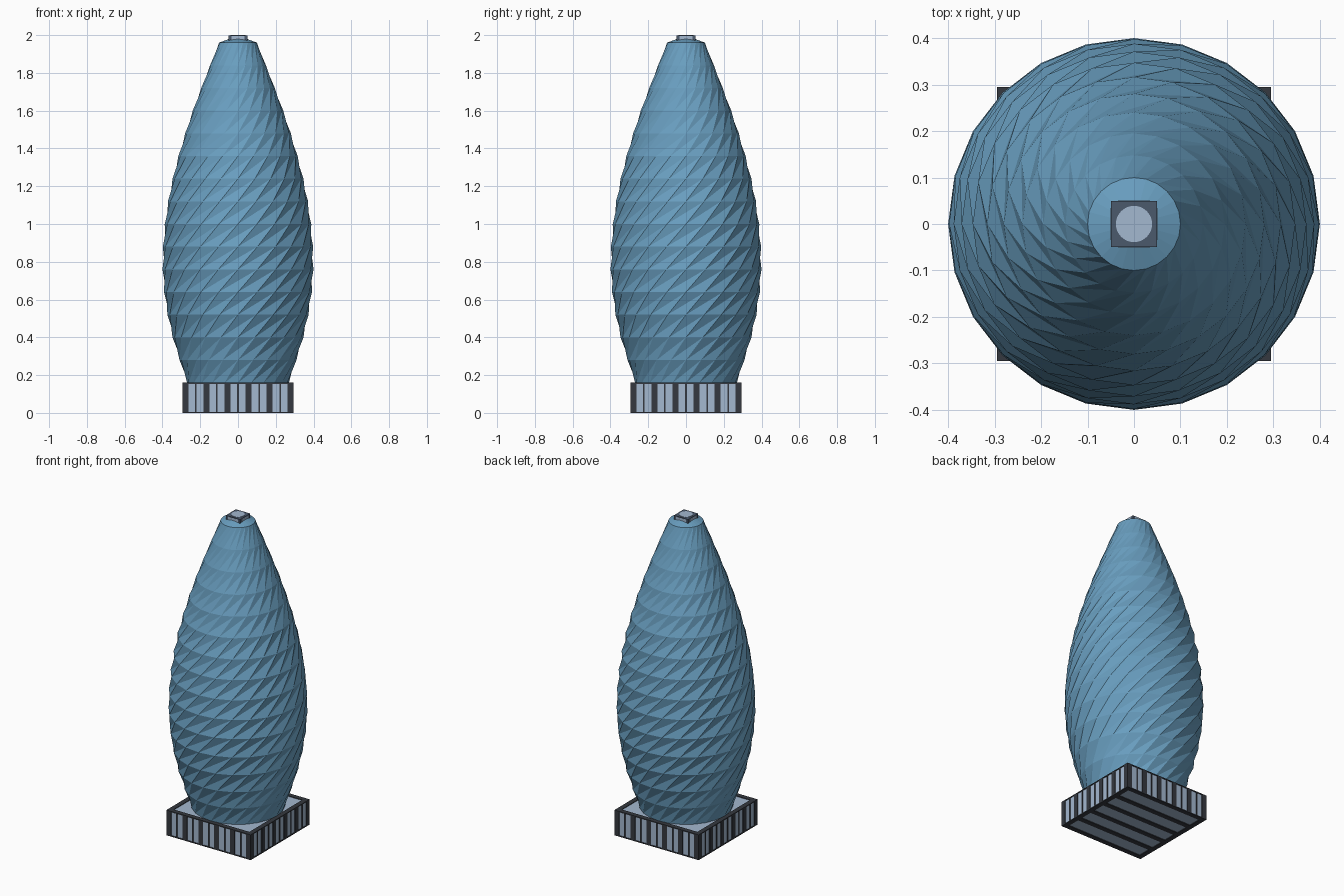
import bpy, bmesh, math

cube = bpy.data.objects.get("Cube")
if cube:
    bpy.data.objects.remove(cube)


def material(name, rgb):
    m = bpy.data.materials.new(name)
    m.use_nodes = True
    m.diffuse_color = (*rgb, 1)
    m.node_tree.nodes["Principled BSDF"].inputs["Base Color"].default_value = (*rgb, 1)
    return m


BLUE = material("tower blue", (0.14, 0.34, 0.52))
PALE = material("pale panel", (0.37, 0.48, 0.63))
DARK = material("dark frame", (0.035, 0.04, 0.05))
SLATE = material("slate cap", (0.07, 0.10, 0.15))


def finish(name, bm, mat):
    bmesh.ops.recalc_face_normals(bm, faces=bm.faces)
    mesh = bpy.data.meshes.new(name)
    bm.to_mesh(mesh)
    bm.free()
    mesh.materials.append(mat)
    obj = bpy.data.objects.new(name, mesh)
    bpy.context.collection.objects.link(obj)
    return obj


def boxes(name, mat, items):
    """One object made of boxes, each given as (low corner, high corner)."""
    bm = bmesh.new()
    for lo, hi in items:
        verts = bmesh.ops.create_cube(bm, size=1)["verts"]
        for v in verts:
            v.co = [(a + b) / 2 + c * (b - a) for a, b, c in zip(lo, hi, v.co)]
    return finish(name, bm, mat)


# Tower body: rings joined by sheared, faceted scales that spiral upward
SIDES, BASE, BAND = 24, 0.16, 0.12
radii = [0.27, 0.31, 0.347, 0.374, 0.392, 0.4, 0.398, 0.388,
         0.371, 0.347, 0.316, 0.28, 0.24, 0.195, 0.148, 0.1]
bm = bmesh.new()
rings = []
for i, r in enumerate(radii):
    angles = [math.tau * j / SIDES for j in range(SIDES)]
    rings.append([bm.verts.new((r * math.cos(a), r * math.sin(a), BASE + BAND * i))
                  for a in angles])
for low, high in zip(rings, rings[1:]):
    for j in range(SIDES):
        k, n = (j + 1) % SIDES, (j + 2) % SIDES
        bm.faces.new((low[j], low[k], high[n]))
        bm.faces.new((low[j], high[n], high[k]))
bm.faces.new(rings[0])

# Shallow conical roof
apex = bm.verts.new((0, 0, 1.998))
for j in range(SIDES):
    bm.faces.new((rings[-1][j], rings[-1][(j + 1) % SIDES], apex))
finish("tower_body", bm, BLUE)

# Square plinth: pale core with dark columns, mullions, rim and floor ribs
H, TOP, IN = 0.295, 0.16, 0.291
boxes("plinth_core", PALE, [((-IN, -IN, 0.004), (IN, IN, TOP - 0.004))])

columns = [-0.279 + 0.1116 * i for i in range(6)]
mullions = [c + 0.0558 for c in columns[:-1]]
frame = []
for centers, half in ((columns, 0.016), (mullions, 0.004)):
    for c in centers:
        for s in (-1, 1):
            near, far = sorted((s * (H - 0.012), s * H))
            a, b = max(c - half, -H), min(c + half, H)
            frame.append(((a, near, 0), (b, far, TOP)))
            frame.append(((near, a, 0), (far, b, TOP)))
boxes("plinth_columns", DARK, frame)

rim = []
for z0, z1 in ((0, 0.006), (TOP - 0.006, TOP)):
    for s in (-1, 1):
        near, far = sorted((s * (H - 0.03), s * H))
        rim.append(((-H, near, z0), (H, far, z1)))
        rim.append(((near, -H, z0), (far, H, z1)))
boxes("plinth_rim", DARK, rim)
boxes("floor_ribs", DARK, [((-H, c - 0.016, 0), (H, c + 0.016, 0.006))
                           for c in columns[1:-1]])

# Rooftop box with pale side panels and a round pale plate
W = 0.05
boxes("roof_box", SLATE, [((-W, -W, 1.97), (W, W, 1.998))])
P = W + 0.001
boxes("roof_box_panels", PALE, [((-P, -0.034, 1.972), (P, 0.034, 1.994)),
                                ((-0.034, -P, 1.972), (0.034, P, 1.994))])
bm = bmesh.new()
bmesh.ops.create_cone(bm, cap_ends=True, segments=32, radius1=0.039,
                      radius2=0.039, depth=0.004)
finish("roof_plate", bm, PALE).location.z = 1.998
